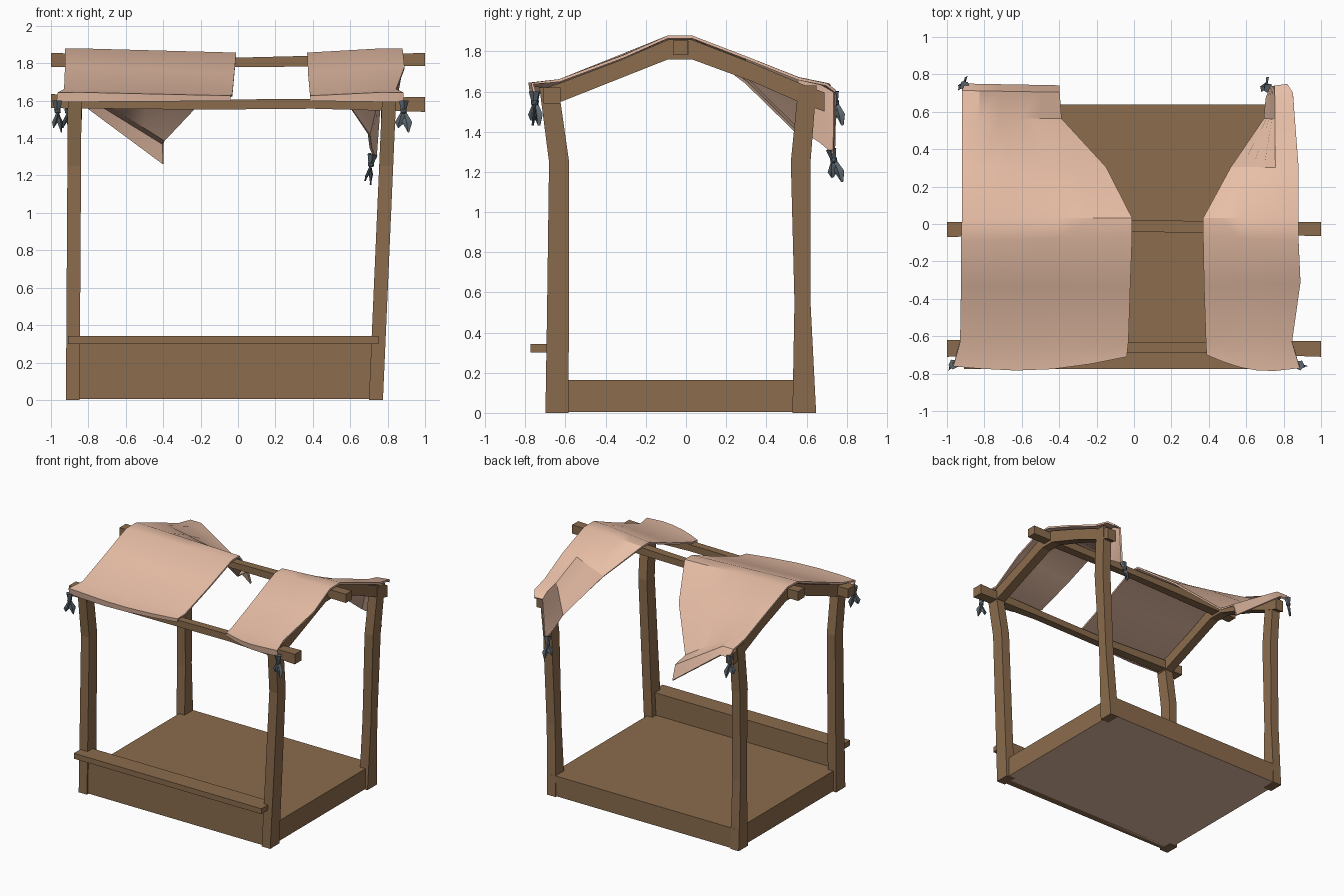
import bpy, bmesh, math
from mathutils import Vector, Matrix

if "Cube" in bpy.data.objects:
    bpy.data.objects.remove(bpy.data.objects["Cube"])


def material(name, rgb):
    m = bpy.data.materials.new(name)
    m.diffuse_color = (*rgb, 1)
    m.use_nodes = True
    m.node_tree.nodes["Principled BSDF"].inputs["Base Color"].default_value = m.diffuse_color
    return m


WOOD = material("brown wood", (0.258, 0.15, 0.075))
CLOTH = material("peach cloth", (0.81, 0.52, 0.385))
TIE = material("slate cord", (0.11, 0.14, 0.165))


def finish(bm, name, mat):
    bmesh.ops.recalc_face_normals(bm, faces=bm.faces)
    me = bpy.data.meshes.new(name)
    bm.to_mesh(me)
    bm.free()
    ob = bpy.data.objects.new(name, me)
    me.materials.append(mat)
    bpy.context.collection.objects.link(ob)
    return ob


def loft(name, rings, mat):
    """Skin a list of equal-length rings and cap both ends."""
    bm = bmesh.new()
    vs = [[bm.verts.new(p) for p in r] for r in rings]
    n = len(rings[0])
    for a, b in zip(vs, vs[1:]):
        for i in range(n):
            j = (i + 1) % n
            bm.faces.new((a[i], a[j], b[j], b[i]))
    bm.faces.new(vs[0])
    bm.faces.new(vs[-1])
    return finish(bm, name, mat)


def box(name, x0, x1, y0, y1, z0, z1):
    ring = lambda x: [(x, y0, z0), (x, y1, z0), (x, y1, z1), (x, y0, z1)]
    return loft(name, [ring(x0), ring(x1)], WOOD)


# Floor (pale underside), front board and counter shelf
floor = box("floor", -0.895, 0.755, -0.65, 0.64, 0.004, 0.165)
floor.data.materials.append(CLOTH)
for p in floor.data.polygons:
    if p.normal.z < -0.5:
        p.material_index = 1
box("front_board", -0.87, 0.73, -0.685, -0.63, 0.004, 0.30)
box("counter_shelf", -0.91, 0.75, -0.775, -0.63, 0.30, 0.343)

# Bent posts: (z, y0, y1) per ring, with x changing by side
FRONT = [(0, -0.70, -0.585), (0.5, -0.692, -0.583), (1.25, -0.682, -0.582), (1.62, -0.73, -0.635)]
BACK = [(0, 0.53, 0.648), (0.55, 0.54, 0.62), (1.25, 0.522, 0.62), (1.63, 0.56, 0.65)]
for side, xa, xb, w in (("left", -0.92, -0.91, 0.073), ("right", 0.70, 0.77, 0.075)):
    for end, prof in (("front", FRONT), ("back", BACK)):
        rings = []
        for z, y0, y1 in prof:
            x = xa + (xb - xa) * z / 1.6
            rings.append([(x, y0, z), (x + w, y0, z), (x + w, y1, z), (x, y1, z)])
        loft(f"{end}_{side}_post", rings, WOOD)

# Arched side rafters: (y, bottom z, top z)
RAFTER = [(-0.71, 1.545, 1.615), (-0.62, 1.55, 1.645), (-0.33, 1.665, 1.755), (-0.09, 1.76, 1.858),
          (0.03, 1.76, 1.858), (0.33, 1.65, 1.742), (0.58, 1.54, 1.636), (0.69, 1.50, 1.595)]
for side, x0, x1 in (("left", -0.905, -0.835), ("right", 0.765, 0.84)):
    loft(f"{side}_rafter", [[(x0, y, a), (x1, y, a), (x1, y, b), (x0, y, b)] for y, a, b in RAFTER], WOOD)

# Ridge and front beams running past both sides
loft("ridge_beam", [[(x, y0, z0), (x, y1, z0), (x, y1, z1), (x, y0, z1)] for x, y0, y1, z0, z1 in
                    [(-1, -0.07, 0.01, 1.78, 1.855), (0, -0.04, 0.02, 1.78, 1.83),
                     (1, -0.065, 0.01, 1.785, 1.855)]], WOOD)
loft("front_beam", [[(x, y0, z0), (x, y1, z0), (x, y1, z1), (x, y0, z1)] for x, y0, y1, z0, z1 in
                    [(-1, -0.71, -0.62, 1.56, 1.635), (-0.2, -0.69, -0.63, 1.552, 1.605),
                     (0.4, -0.69, -0.63, 1.557, 1.61), (1, -0.71, -0.625, 1.54, 1.62)]], WOOD)

# Cloth: each row is outer (x, y, z) then inner (x, y, z)
LEFT = [(-0.97, -0.745, 1.595, -0.04, -0.70, 1.60), (-0.965, -0.755, 1.64, -0.04, -0.705, 1.622),
        (-0.93, -0.63, 1.655, -0.03, -0.63, 1.63), (-0.925, -0.33, 1.775, -0.02, -0.33, 1.74),
        (-0.925, -0.09, 1.872, -0.01, -0.06, 1.85), (-0.92, 0.03, 1.872, -0.01, 0.03, 1.85),
        (-0.92, 0.30, 1.768, -0.15, 0.30, 1.645), (-0.92, 0.56, 1.665, -0.39, 0.56, 1.39),
        (-0.92, 0.71, 1.635, -0.40, 0.70, 1.37), (-0.905, 0.745, 1.58, -0.40, 0.735, 1.262)]
RIGHT = [(0.885, -0.755, 1.595, 0.39, -0.69, 1.60), (0.885, -0.765, 1.64, 0.39, -0.695, 1.622),
         (0.845, -0.63, 1.655, 0.385, -0.63, 1.63), (0.89, -0.31, 1.775, 0.375, -0.33, 1.74),
         (0.88, -0.09, 1.872, 0.37, -0.06, 1.85), (0.88, 0.03, 1.872, 0.37, 0.03, 1.85),
         (0.88, 0.30, 1.768, 0.52, 0.30, 1.68), (0.86, 0.56, 1.664, 0.70, 0.56, 1.42),
         (0.85, 0.70, 1.635, 0.71, 0.67, 1.345), (0.82, 0.745, 1.60, 0.735, 0.735, 1.29)]


def cloth(name, rows, inner_x):
    """The cloth stays level over the rafter (up to inner_x), then sags to its inner edge."""
    bm = bmesh.new()
    grid = []
    for k, r in enumerate(rows):
        o, i = Vector(r[:3]), Vector(r[3:])
        f = max(0.08, (o.x - inner_x) / (o.x - i.x))
        line = []
        for t in (-1, 0, 0.25, 0.5, 0.75, 1):
            u = 0 if t < 0 else f + (1 - f) * t
            p = o.lerp(i, u)
            p.z = o.z + (i.z - o.z) * max(0, t)
            if k < 2:  # wavy hem along the front
                p.y -= 0.045 * math.sin(math.pi * u)
            line.append(bm.verts.new(p))
        grid.append(line)
    for a, b in zip(grid, grid[1:]):
        for j in range(len(a) - 1):
            bm.faces.new((a[j], a[j + 1], b[j + 1], b[j]))
    ob = finish(bm, name, CLOTH)
    if sum(p.normal.z for p in ob.data.polygons) < 0:
        ob.data.flip_normals()
    mod = ob.modifiers.new("thickness", "SOLIDIFY")
    mod.thickness = 0.014
    mod.offset = 0
    bpy.context.view_layer.objects.active = ob
    ob.select_set(True)
    bpy.ops.object.modifier_apply(modifier=mod.name)
    bpy.ops.object.shade_smooth_by_angle(angle=math.radians(30))
    ob.select_set(False)


cloth("left_canopy", LEFT, -0.828)
cloth("right_canopy", RIGHT, 0.757)


# Knotted corner ties with two leaf-shaped tails
def tie(name, loc, turn, lean):
    bm = bmesh.new()
    bmesh.ops.create_icosphere(bm, subdivisions=1, radius=0.02)
    bmesh.ops.create_cone(bm, cap_ends=True, segments=5, radius1=0.015, radius2=0.028, depth=0.05,
                          matrix=Matrix.Translation((0, 0, 0.03)))
    for s, length in ((-1, 0.09), (1, 0.115)):
        rings = [(0, 0.007, 0), (0.019, 0.024, -0.06), (0.027, 0.003, -length)]
        vs = [[bm.verts.new((s * c + dx, dy + s * 0.006, z)) for dx, dy in
               ((-w, -w * 0.5), (0, -0.007), (w, w * 0.5), (0, 0.007))] for c, w, z in rings]
        for a, b in zip(vs, vs[1:]):
            for i in range(4):
                j = (i + 1) % 4
                bm.faces.new((a[i], a[j], b[j], b[i]))
    ob = finish(bm, name, TIE)
    ob.location = loc
    ob.rotation_euler = (lean, 0, turn)


tie("front_left_tie", (-0.965, -0.75, 1.545), 0.5, 0)
tie("front_right_tie", (0.885, -0.755, 1.545), -0.5, 0)
tie("back_left_tie", (-0.91, 0.745, 1.545), 0.6, 0.15)
tie("back_right_tie", (0.71, 0.735, 1.26), 0.7, 0.25)
